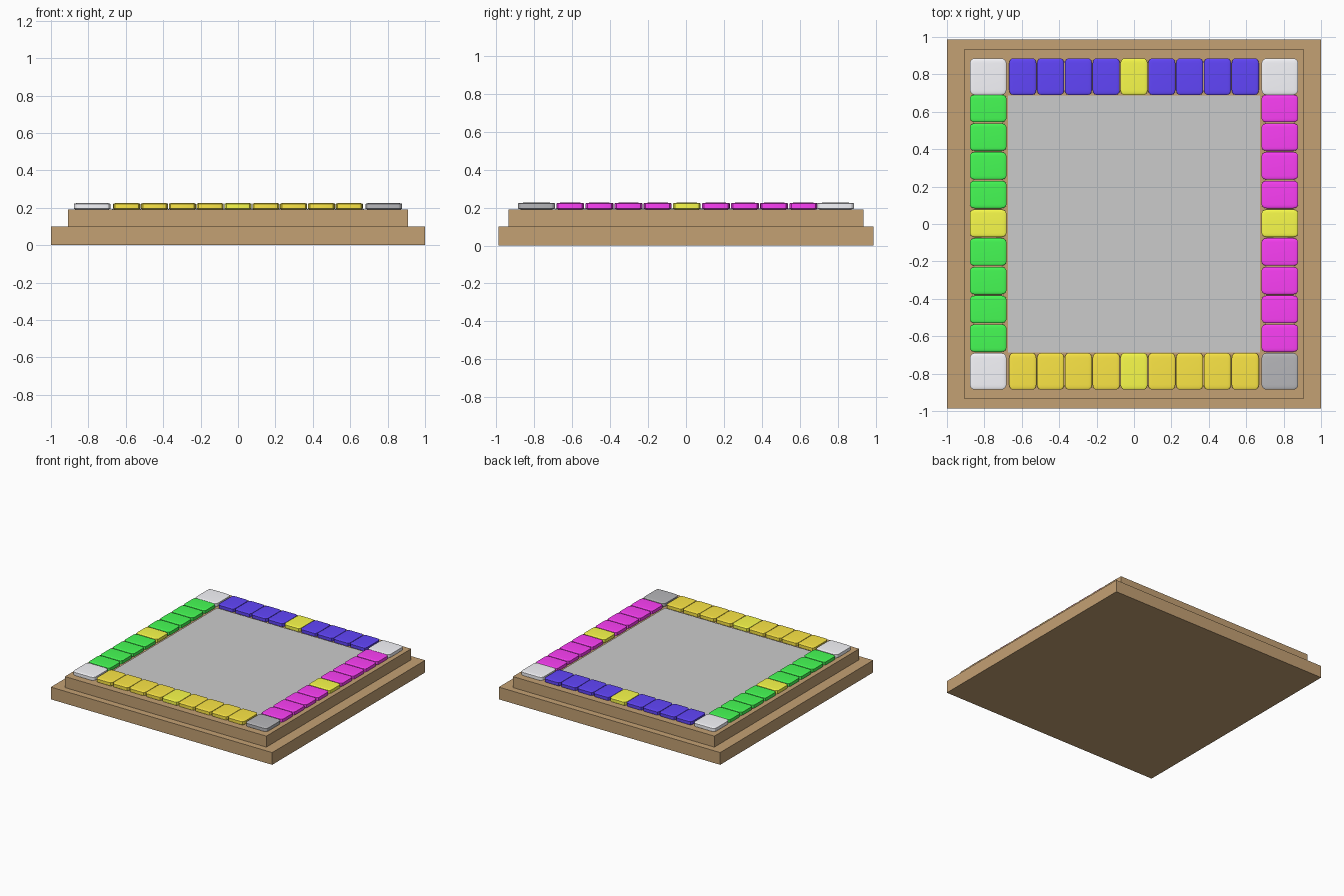
import bpy, bmesh
from mathutils import Matrix

if "Cube" in bpy.data.objects:
    bpy.data.objects.remove(bpy.data.objects["Cube"])


def material(name, rgb):
    m = bpy.data.materials.new(name)
    m.diffuse_color = (*rgb, 1)
    m.use_nodes = True
    m.node_tree.nodes["Principled BSDF"].inputs["Base Color"].default_value = m.diffuse_color
    return m


def block(name, center, size, mat=None, bevel=0.0):
    """Unit cube, optionally rounded, then stretched to size."""
    bm = bmesh.new()
    bmesh.ops.create_cube(bm, size=1)
    if bevel:
        bmesh.ops.bevel(bm, geom=bm.edges[:], offset=bevel, offset_type='OFFSET',
                        segments=3, profile=0.5, affect='EDGES')
    bmesh.ops.transform(bm, matrix=Matrix.Diagonal((*size, 1)), verts=bm.verts)
    mesh = bpy.data.meshes.new(name)
    bm.to_mesh(mesh)
    bm.free()
    obj = bpy.data.objects.new(name, mesh)
    bpy.context.collection.objects.link(obj)
    obj.location = center
    if mat:
        mesh.materials.append(mat)
    if bevel:
        bpy.ops.object.select_all(action='DESELECT')
        obj.select_set(True)
        bpy.context.view_layer.objects.active = obj
        bpy.ops.object.shade_smooth_by_angle()
    return obj


wood = material("wood", (0.55, 0.354, 0.173))
blue = material("blue", (0.12, 0.06, 0.96))
green = material("green", (0.06, 0.97, 0.09))
magenta = material("magenta", (0.97, 0.05, 0.92))
gold = material("gold", (0.97, 0.79, 0.06))
yellow = material("yellow", (0.95, 0.97, 0.07))
white = material("white", (0.93, 0.93, 0.97))
dark = material("dark_grey", (0.47, 0.47, 0.49))

# Stepped wooden base
block("base_plinth", (0, 0, 0.05), (2.0, 1.974, 0.1), wood)
block("base_upper", (0, 0, 0.145), (1.82, 1.868, 0.09), wood)

# Grey centre panel
block("centre_panel", (0, 0, 0.191), (1.345, 1.375, 0.008))

TZ, TH, BEV = 0.208, 0.035, 0.14
CX, CY, DEPTH = 0.78, 0.788, 0.196

# Corner tiles, one of them dark
for sx in (-1, 1):
    for sy in (-1, 1):
        mat = dark if (sx, sy) == (1, -1) else white
        block("corner_tile", (sx * CX, sy * CY, TZ), (DEPTH, DEPTH, TH), mat, BEV)

# Nine tiles per side, the middle one yellow
for i in range(-4, 5):
    for side, mat in ((-1, gold), (1, blue)):
        block("row_tile", (i * 0.1487, side * CY, TZ), (0.145, DEPTH, TH),
              mat if i else yellow, BEV)
    for side, mat in ((-1, green), (1, magenta)):
        block("column_tile", (side * CX, i * 0.1535 + 0.004, TZ), (DEPTH, 0.147, TH),
              mat if i else yellow, BEV)
